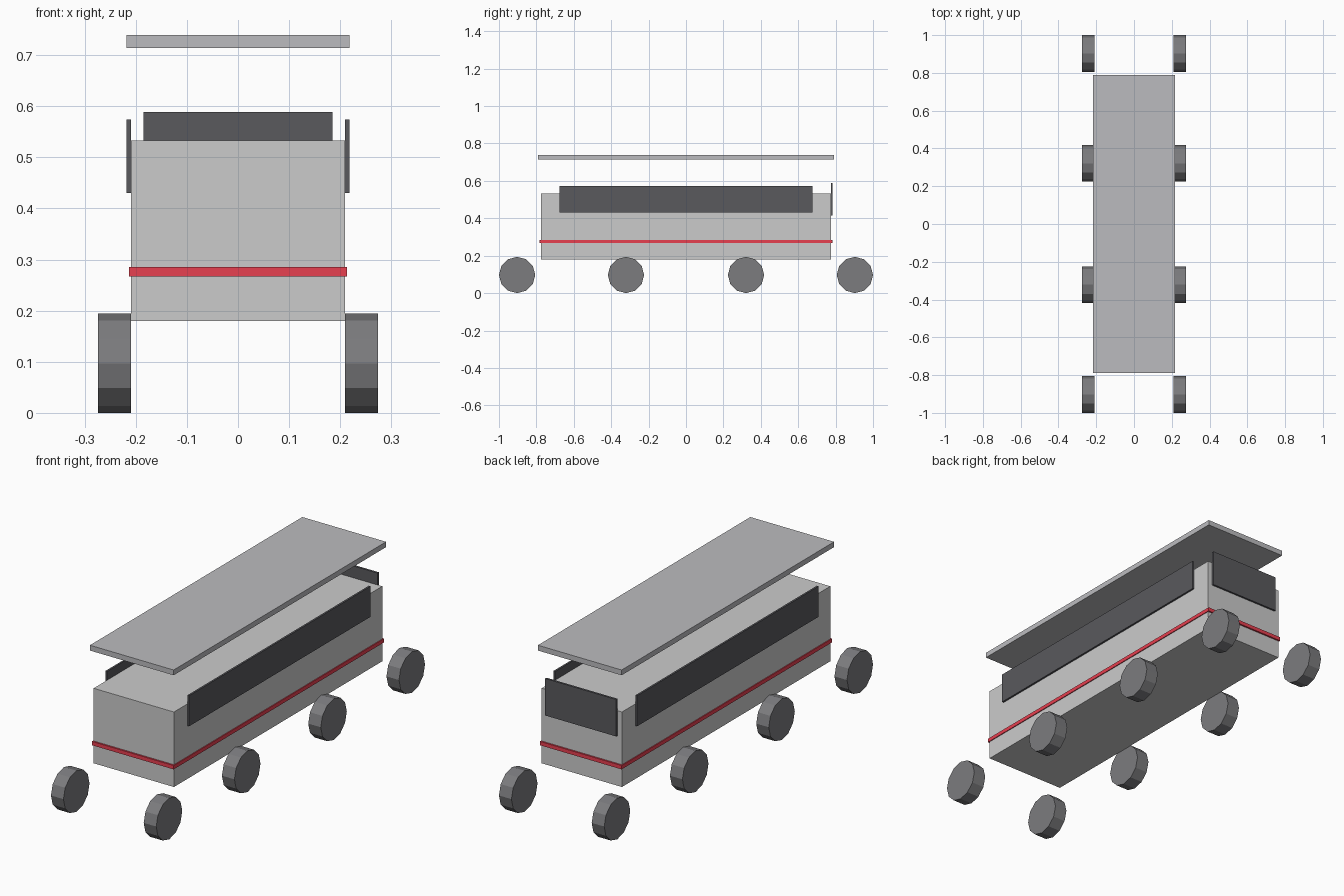
import bpy
from math import pi

if "Cube" in bpy.data.objects:
    bpy.data.objects.remove(bpy.data.objects["Cube"])


def material(name, rgb):
    m = bpy.data.materials.new(name)
    m.diffuse_color = (*rgb, 1)
    m.use_nodes = True
    m.node_tree.nodes["Principled BSDF"].inputs["Base Color"].default_value = m.diffuse_color
    return m


def box(name, x, y, z, mat):
    """Box from (min, max) ranges along each axis."""
    ranges = (x, y, z)
    bpy.ops.mesh.primitive_cube_add(size=1, location=[(a + b) / 2 for a, b in ranges])
    ob = bpy.context.object
    ob.name = name
    ob.scale = [b - a for a, b in ranges]
    bpy.ops.object.transform_apply(location=False, rotation=False, scale=True)
    ob.data.materials.append(mat)
    return ob


body_grey = material("body_grey", (0.74, 0.73, 0.75))
roof_grey = material("roof_grey", (0.5, 0.5, 0.52))
glass = material("dark_glass", (0.1, 0.1, 0.11))
rubber = material("rubber", (0.2, 0.2, 0.21))
red = material("stripe_red", (0.8, 0.05, 0.08))

# Body, stripe band and raised roof panel
box("body", (-0.209, 0.209), (-0.775, 0.775), (0.18, 0.533), body_grey)
box("stripe", (-0.213, 0.213), (-0.783, 0.783), (0.267, 0.285), red)
box("roof", (-0.218, 0.218), (-0.79, 0.79), (0.714, 0.739), roof_grey)

# Rear window
box("rear_window", (-0.185, 0.185), (0.774, 0.784), (0.415, 0.589), glass)

# Side windows and wheels, mirrored left and right
RADIUS = 0.097
for side, sx in (("left", -1), ("right", 1)):
    box(f"{side}_window", sorted((sx * 0.209, sx * 0.218)), (-0.675, 0.675), (0.43, 0.574), glass)
    for i, y in enumerate((-0.903, -0.321, 0.321, 0.903), 1):
        bpy.ops.mesh.primitive_cylinder_add(
            vertices=12, radius=RADIUS, depth=0.065,
            location=(sx * 0.2415, y, RADIUS), rotation=(0, pi / 2, 0))
        wheel = bpy.context.object
        wheel.name = f"{side}_wheel_{i}"
        wheel.data.materials.append(rubber)
